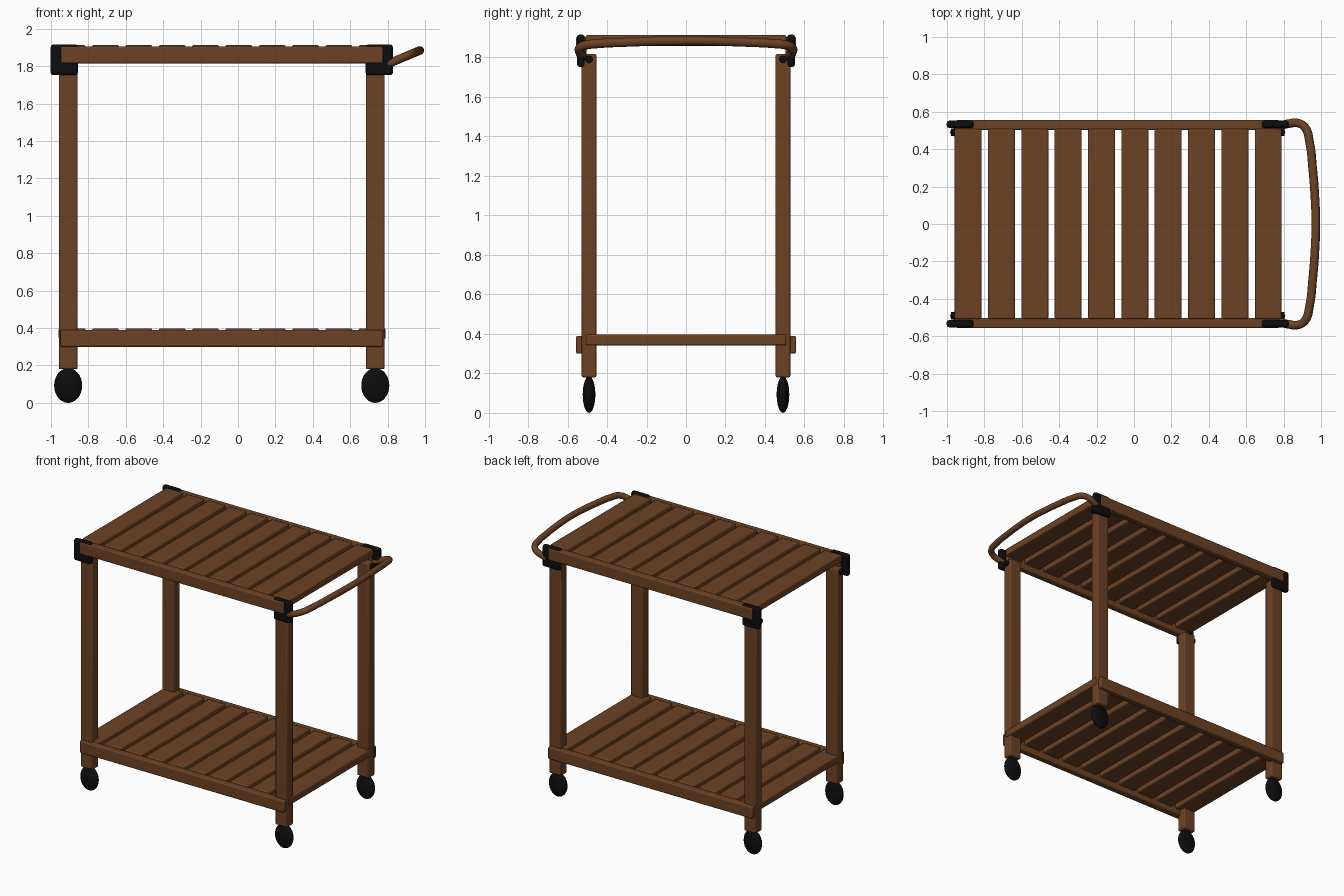
import bpy
import math
from mathutils import Vector

old = bpy.data.objects.get("Cube")
if old:
    bpy.data.objects.remove(old, do_unlink=True)


def material(name, rgb, rough):
    m = bpy.data.materials.new(name)
    m.use_nodes = True
    color = (*rgb, 1)
    m.diffuse_color = color
    bsdf = m.node_tree.nodes["Principled BSDF"]
    bsdf.inputs["Base Color"].default_value = color
    bsdf.inputs["Roughness"].default_value = rough
    return m


wood = material("brown wood", (0.15, 0.055, 0.018), 0.7)
black = material("black plastic", (0.004, 0.004, 0.004), 0.6)


def smooth(ob):
    bpy.ops.object.select_all(action="DESELECT")
    ob.select_set(True)
    bpy.context.view_layer.objects.active = ob
    bpy.ops.object.shade_smooth_by_angle(angle=math.radians(35))


def box(name, low, high, mat, bevel=0.008):
    """Rounded box between two opposite corners."""
    low, high = Vector(low), Vector(high)
    bpy.ops.mesh.primitive_cube_add(size=1, location=(low + high) / 2)
    ob = bpy.context.object
    ob.name = name
    ob.scale = high - low
    bpy.ops.object.transform_apply(location=False, rotation=False, scale=True)
    ob.data.materials.append(mat)
    mod = ob.modifiers.new("rounded edges", "BEVEL")
    mod.width = bevel
    mod.segments = 2
    smooth(ob)
    return ob


def span(a, b):
    return min(a, b), max(a, b)


# Legs, casters, corner brackets and bolts, one set per corner
for end, leg_x, out in (("rear", -0.908, -1), ("handle", 0.734, 1)):
    for side, s in (("right", -1), ("left", 1)):
        tag = f"{end}_{side}"
        y = 0.491 * s
        box(f"leg_{tag}", (leg_x - 0.05, y - 0.037, 0.18),
            (leg_x + 0.05, y + 0.037, 1.818), wood)

        bpy.ops.mesh.primitive_uv_sphere_add(segments=32, ring_count=16, radius=1,
                                             location=(leg_x, y, 0.093))
        wheel = bpy.context.object
        wheel.name = f"caster_{tag}"
        wheel.scale = (0.075, 0.032, 0.093)
        wheel.data.materials.append(black)
        smooth(wheel)

        x0, x1 = span(leg_x - 0.052 * out, leg_x + 0.094 * out)
        y0, y1 = span(0.513 * s, 0.553 * s)
        box(f"bracket_{tag}", (x0, y0, 1.752), (x1, y1, 1.916), black, 0.014)

        bpy.ops.mesh.primitive_cylinder_add(vertices=20, radius=0.02, depth=0.03,
                                            location=(leg_x + 0.055 * out, y, 1.79),
                                            rotation=(0, math.pi / 2, 0))
        bolt = bpy.context.object
        bolt.name = f"bolt_{tag}"
        bolt.data.materials.append(black)
        smooth(bolt)

# Two shelves, each with side rails and cross slats
for shelf, base in (("lower", 0.30), ("upper", 1.815)):
    for side, s in (("right", -1), ("left", 1)):
        y0, y1 = span(0.503 * s, 0.557 * s)
        box(f"{shelf}_rail_{side}", (-0.948, y0, base), (0.776, y1, base + 0.09), wood)
    for i in range(10):
        x = -0.887 + i * 0.1783
        box(f"{shelf}_slat_{i + 1}", (x - 0.072, -0.508, base + 0.042),
            (x + 0.072, 0.508, base + 0.098), wood)

# Bent push handle, rising away from the shelf
half = [(0.78, 0.525), (0.83, 0.537), (0.875, 0.54), (0.915, 0.515),
        (0.94, 0.43), (0.955, 0.3), (0.967, 0.15)]
path = half + [(0.972, 0)] + [(x, -y) for x, y in reversed(half)]
curve = bpy.data.curves.new("handle", "CURVE")
curve.dimensions = "3D"
curve.bevel_depth = 0.023
curve.bevel_resolution = 4
curve.use_fill_caps = True
spline = curve.splines.new("BEZIER")
spline.bezier_points.add(len(path) - 1)
for p, (x, y) in zip(spline.bezier_points, path):
    p.co = (x, y, 1.812 + (x - 0.80) * 0.42)
    p.handle_left_type = p.handle_right_type = "AUTO"
curve.materials.append(wood)
handle = bpy.data.objects.new("handle", curve)
bpy.context.collection.objects.link(handle)
